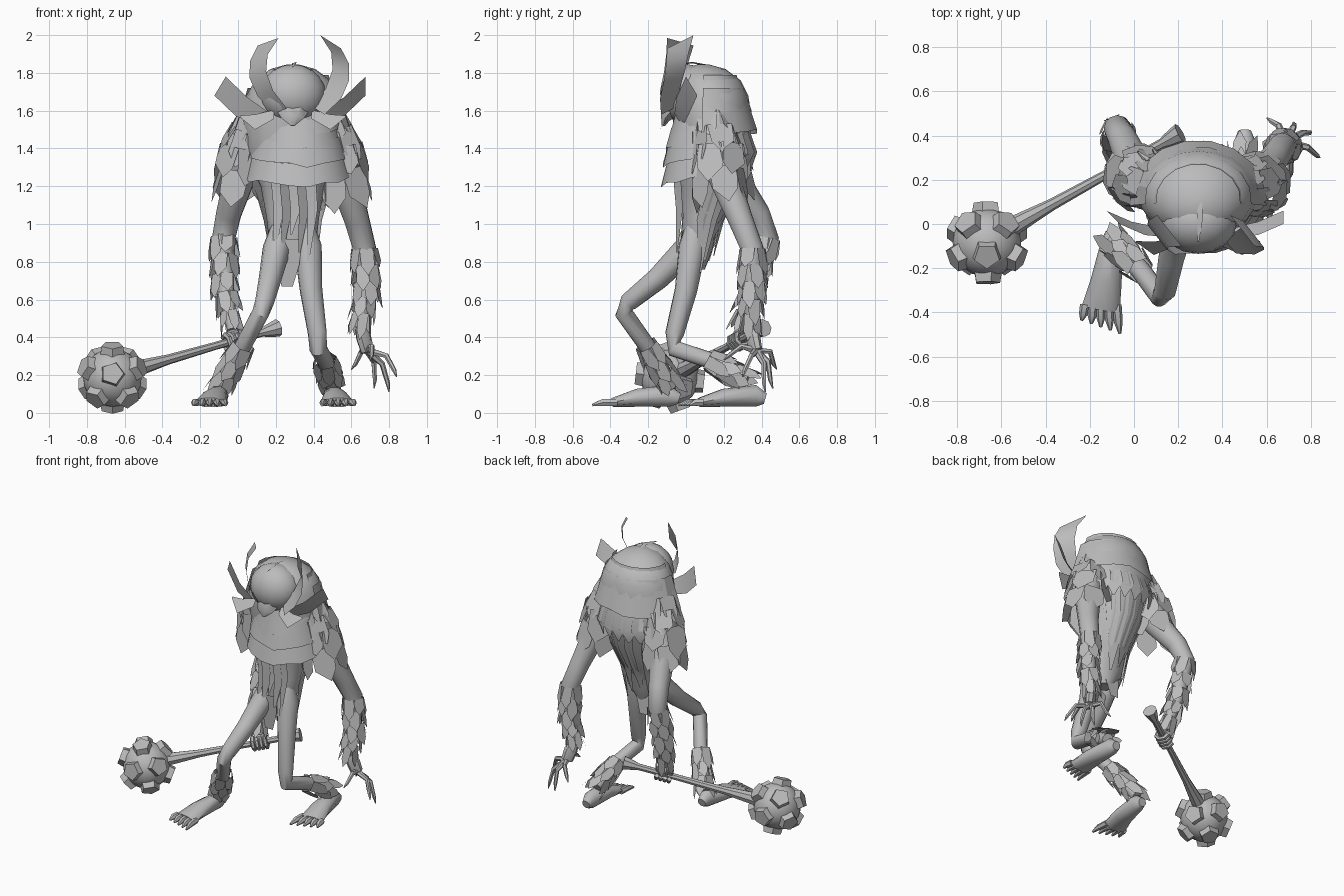
import bpy, bmesh, math, random
from math import pi, sin, cos
from mathutils import Vector as V, Matrix

random.seed(4)
cube = bpy.data.objects.get("Cube")
if cube:
    bpy.data.objects.remove(cube, do_unlink=True)

grey = bpy.data.materials.new("plain_grey")
grey.use_nodes = True
grey.diffuse_color = (.5, .5, .5, 1)
grey.node_tree.nodes["Principled BSDF"].inputs["Base Color"].default_value = grey.diffuse_color
MID = .29  # centre line of the body


def finish(name, bm, angle=40):
    bmesh.ops.recalc_face_normals(bm, faces=bm.faces[:])
    mesh = bpy.data.meshes.new(name)
    bm.to_mesh(mesh)
    bm.free()
    mesh.materials.append(grey)
    for p in mesh.polygons:
        p.use_smooth = angle > 0
    if angle:
        mesh.set_sharp_from_angle(angle=math.radians(angle))
    obj = bpy.data.objects.new(name, mesh)
    bpy.context.collection.objects.link(obj)


def skin_rings(bm, rings):
    rows = [[bm.verts.new(p) for p in ring] for ring in rings]
    n = len(rows[0])
    for a, b in zip(rows, rows[1:]):
        for i in range(n):
            j = (i + 1) % n
            bm.faces.new((a[i], a[j], b[j], b[i]))
    bm.faces.new(rows[0][::-1])
    bm.faces.new(rows[-1])


def add_tube(bm, path, radii, n=10):
    """Tube along a path; a radius may be a (side, up) pair."""
    pts = [V(p) for p in path]
    rings, side = [], None
    for i, p in enumerate(pts):
        t = (pts[min(i + 1, len(pts) - 1)] - pts[max(i - 1, 0)]).normalized()
        if side is None:
            side = t.cross(V((0, 0, 1)))
            side = side if side.length > .05 else V((1, 0, 0))
        side = (side - t * side.dot(t)).normalized()
        up = side.cross(t)
        r = radii[i]
        a, b = r if isinstance(r, tuple) else (r, r)
        rings.append([p + side * a * cos(2 * pi * k / n) + up * b * sin(2 * pi * k / n) for k in range(n)])
    skin_rings(bm, rings)


def tube(name, path, radii, n=10):
    bm = bmesh.new()
    add_tube(bm, path, radii, n)
    finish(name, bm)


def shingles(name, path, radii, rows, n, length, flare):
    """Overlapping pointed plates ringed around a limb."""
    bm = bmesh.new()
    pts = [V(p) for p in path]
    for row in range(rows):
        s = row / rows * (len(pts) - 1)
        i = int(s)
        c = pts[i].lerp(pts[i + 1], s - i)
        r = radii[i] + (radii[i + 1] - radii[i]) * (s - i)
        t = (pts[i + 1] - pts[i]).normalized()
        u = t.orthogonal().normalized()
        w = t.cross(u)
        for k in range(n):
            a = 2 * pi * (k + row / 2) / n + random.uniform(-.15, .15)
            d, e = u * cos(a) + w * sin(a), w * cos(a) - u * sin(a)
            half = pi * r / n * 1.25
            long = length * random.uniform(.8, 1.25)
            shape = ((-1, 0), (1, 0), (.9, .65), (random.uniform(-.4, .4), 1), (-.9, .65))
            bm.faces.new([bm.verts.new(c + d * (r + flare * y) + e * x * half + t * y * long) for x, y in shape])
    finish(name, bm, 0)


def band(name, z0, z1, cx, rx, ry, a0, a1, flare, dip, n=9):
    """Curved armour plate with a ragged lower edge."""
    bm = bmesh.new()
    rows = [[], []]
    for i in range(n + 1):
        a = a0 + (a1 - a0) * i / n
        drop = dip * sin(pi * i / n)
        for row, z, f in ((0, z0, 0), (1, z1 + random.uniform(-.015, .015), flare)):
            rows[row].append(bm.verts.new((cx + cos(a) * (rx + f), .11 + sin(a) * (ry + f), z - drop)))
    for i in range(n):
        bm.faces.new((rows[0][i], rows[0][i + 1], rows[1][i + 1], rows[1][i]))
    finish(name, bm, 25)


def blade(name, path, across, widths):
    """Flat strip of changing width."""
    bm = bmesh.new()
    rows = [[bm.verts.new(V(p) + V(across) * w * s) for s in (-1, 1)] for p, w in zip(path, widths)]
    for a, b in zip(rows, rows[1:]):
        bm.faces.new((a[0], a[1], b[1], b[0]))
    finish(name, bm, 30)


# Torso: stacked ellipses of height, centre depth, half width, half depth
bm = bmesh.new()
profile = ((.76, .05, .05, .05), (.86, .055, .12, .085), (1.04, .08, .14, .1), (1.2, .11, .17, .14),
           (1.38, .14, .25, .19), (1.55, .14, .27, .21), (1.68, .13, .245, .2), (1.76, .12, .2, .17),
           (1.82, .1, .12, .11), (1.845, .09, .03, .03))
skin_rings(bm, [[(MID + rx * cos(2 * pi * k / 20), cy + ry * sin(2 * pi * k / 20), z) for k in range(20)]
                for z, cy, rx, ry in profile])
finish("torso", bm)

# Head and pointed chin
bm = bmesh.new()
bmesh.ops.create_uvsphere(bm, u_segments=16, v_segments=10, radius=1,
                          matrix=Matrix.Translation((MID, .01, 1.685)) @ Matrix.Diagonal((.175, .145, .16, 1)))
finish("head", bm)
tube("chin", [(MID, -.06, 1.62), (MID, -.11, 1.56), (MID, -.12, 1.52)], [(.1, .06), (.06, .03), .01], 6)
blade("skull_seam", [(MID, -.08, 1.83), (MID + .01, .03, 1.855), (MID, .14, 1.835), (MID, .26, 1.76)],
      (.012, 0, .004), [.3, 1, 1, .3])

# Horns and ear blades
for side, label in ((1, "left"), (-1, "right")):
    def out(x, y, z, mid=MID):
        return (mid + side * x, y, z)
    horn = [(.1, -.09, 1.6), (.18, -.085, 1.69), (.22, -.06, 1.79), (.215, -.045, 1.88), (.165, -.03, 1.965)]
    blade(label + "_horn", [out(*p, mid=.325) for p in horn], (.055, -.07, side * -.0275 - .0075),
          [.6, .75, .8, .85, 1])
    blade(label + "_ear_blade", [out(.14, -.04, 1.55), out(.27, -.02, 1.62), out(.385, .03, 1.73)],
          (.015 - side * .015, -.03, .05), [.7, 1, 1])
    blade(label + "_cheek_blade", [out(.1, -.08, 1.58), out(.2, -.11, 1.54), out(.28, -.08, 1.57)],
          (0, .03, .04), [.6, 1, .1])

# Chest and back armour bands
for i, (z, rx, ry) in enumerate(((1.63, .19, .17), (1.56, .2, .19), (1.48, .23, .205), (1.37, .25, .215))):
    band(f"chest_plate_{i}", z, z - .12, .32, rx, ry, pi, 2 * pi, .03, .05)
for i, (z, rx, ry) in enumerate(((1.79, .19, .16), (1.72, .24, .2), (1.62, .27, .23), (1.5, .27, .22))):
    band(f"back_plate_{i}", z, z - .13, MID, rx, ry, -.1, pi + .1, .04, 0)

# Ragged strips hanging down the back, front and loins
for i in range(11):
    a = pi * (i + .5) / 11
    c, s = cos(a), sin(a)
    low = random.uniform(.74, .96)
    blade(f"back_strip_{i}", [(MID + c * .26, .13 + s * .21, 1.45), (MID + c * .2, .12 + s * .17, 1.2),
                              (MID + c * .15, .08 + s * .115, 1.02), (MID + c * .12, .06 + s * .09, low)],
          (-s * .05, c * .05, 0), [1, .95, .8, .15])
    blade(f"back_tuft_{i}", [(MID + c * .24, .12 + s * .19, 1.56), (MID + c * .29, .12 + s * .25, 1.38),
                             (MID + c * .27, .11 + s * .24, 1.28)], (-s * .06, c * .06, 0), [.7, 1, .1])
for i in range(5):
    x = MID + (i - 2) * .045
    blade(f"front_strip_{i}", [(x, -.05, 1.28), (x + .015, -.035, 1.08), (x - .01, -.05, random.uniform(.8, .95))],
          (.03, .02 * (i % 2), 0), [1, .9, .2])
for y, label in ((-.04, "front"), (.09, "rear")):
    blade(label + "_loin_strip", [(.28, y, .92), (.27, y + .01, .78), (.26, y + .02, .67)],
          (.06, 0, 0), [1, .9, .5])

# Arms with shoulder plates and forearm fur
arms = {
    "left": [(.5, .15, 1.48), (.56, .2, 1.25), (.63, .29, 1.02), (.67, .35, .87), (.68, .35, .65), (.645, .34, .45)],
    "right": [(.06, .17, 1.48), (.01, .24, 1.25), (-.05, .38, 1.05), (-.075, .43, .93), (-.07, .36, .68),
              (-.03, .28, .44)],
}
for label, path in arms.items():
    tube(label + "_arm", path, [.1, .085, .067, .062, .048, .027], 12)
    top, low = V(path[0]), V(path[1])
    inward = V((MID - top.x, 0, 0)) * .2
    shingles(label + "_shoulder_plates", [top + inward + V((0, -.01, .09)), top.lerp(low, .3), low + V((0, -.02, -.08))],
             [.09, .12, .11], 4, 6, .18, .03)
    shingles(label + "_forearm_fur", path[3:], [.06, .055, .033], 5, 6, .12, .025)

# Legs with shin fur
legs = {
    "left": [(.35, .05, 1), (.37, .035, .88), (.387, 0, .65), (.42, -.06, .42), (.425, -.06, .34), (.46, .12, .28),
             (.49, .32, .17)],
    "right": [(.23, .05, 1), (.205, .01, .87), (.17, -.15, .71), (.14, -.305, .585), (.12, -.33, .53),
              (.03, -.21, .36), (-.09, -.08, .14)],
}
for label, path in legs.items():
    tube(label + "_leg", path, [.05, .074, .06, .05, .047, .045, .04], 12)
    shingles(label + "_shin_fur", path[5:], [.053, .05], 3, 6, .13, .025)

# Feet: wedge body and five toes
for label, x, y, lean in (("left", .5, .37, .03), ("right", -.1, -.085, -.05)):
    bm = bmesh.new()
    add_tube(bm, [(x, y + .05, .075), (x, y, .09), (x + lean * .5, y - .17, .08), (x + lean, y - .3, .055)],
             [(.03, .03), (.05, .06), (.07, .05), (.087, .025)], 10)
    for k in range(5):
        off = (k - 2) * .036
        reach = .13 - .015 * (k if lean > 0 else 4 - k)
        base = V((x + lean + off, y - .28, .055))
        add_tube(bm, [base, base + V((off * .1, -reach * .6, 0)), base + V((off * .2, -reach, -.014))],
                 [.022, .02, .007], 6)
    finish(label + "_foot", bm)

# Open left hand with long clawed fingers
bm = bmesh.new()
palm = V((.685, .37, .33))
add_tube(bm, [arms["left"][-1], (.665, .355, .4), palm], [.027, (.035, .045), (.03, .04)], 8)
for tip in ((.84, .3, .19), (.8, .42, .11), (.72, .46, .13), (.6, .48, .23), (.7, .2, .28)):
    tip = V(tip)
    knuckle = palm.lerp(tip, .55) + V((.015, .015, .05))
    add_tube(bm, [palm, knuckle, palm.lerp(tip, .85) + V((.01, 0, .015)), tip], [.02, .015, .012, .003], 6)
finish("left_hand", bm)

# Club handle, right fist wrapped around it
start, end = V((-.62, -.05, .21)), V((.21, .41, .45))
along = (end - start).normalized()
steps = (0, .14, .3, .6, .9, .93, 1)
tube("club_handle", [start.lerp(end, s) for s in steps], [.05, .04, .027, .021, .023, .032, .048], 8)
bm = bmesh.new()
u = along.orthogonal().normalized()
w = along.cross(u)
grip = start.lerp(end, .72)
for k in range(4):
    c = grip + along * (k - 1.5) * .028
    add_tube(bm, [c + (u * cos(a) + w * sin(a)) * .04 for a in (0, .9, 1.8, 2.7, 3.6, 4.5, 5.4)], [.015] * 7, 6)
add_tube(bm, [arms["right"][-1], grip + V((0, .01, .03)), grip], [.03, .042, .035], 8)
finish("right_fist", bm)

# Club ball with raised five-sided studs
spin = Matrix.Rotation(-.12, 4, 'X') @ Matrix.Rotation(-pi / 2, 4, 'Z') @ Matrix.Rotation(-pi / 2, 4, 'Y')
centre = Matrix.Translation((-.665, -.085, .187)) @ spin @ Matrix.Rotation(pi, 4, 'X')
bm = bmesh.new()
bmesh.ops.create_icosphere(bm, subdivisions=3, radius=.155, matrix=centre)
seed = bmesh.new()
bmesh.ops.create_icosphere(seed, subdivisions=1, radius=1)
for v in seed.verts:
    turn = v.co.to_track_quat('Z', 'Y').to_matrix().to_4x4()
    bmesh.ops.create_cone(bm, cap_ends=True, segments=5, radius1=.068, radius2=.06, depth=.05,
                          matrix=centre @ Matrix.Translation(v.co * .157) @ turn)
seed.free()
finish("club_ball", bm, 30)
